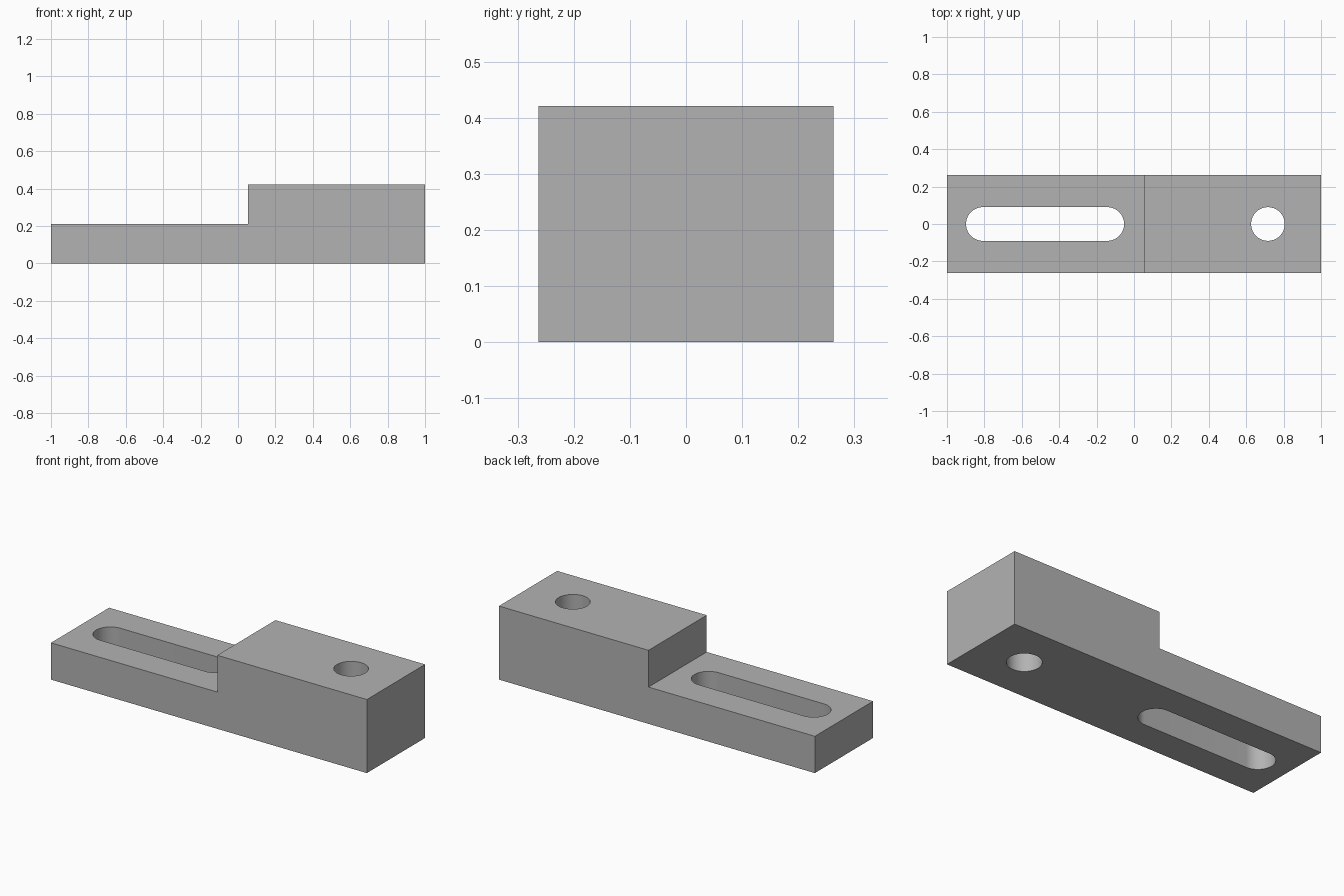
import bpy
import bmesh
from math import pi, sin, cos, radians

if "Cube" in bpy.data.objects:
    bpy.data.objects.remove(bpy.data.objects["Cube"], do_unlink=True)

HALF_LENGTH, HALF_WIDTH = 1.0, 0.263
LOW, HIGH, STEP_X = 0.2105, 0.421, 0.053
RADIUS = 0.09

grey = bpy.data.materials.new("plain grey")
grey.use_nodes = True
colour = (0.45, 0.45, 0.45, 1)
grey.diffuse_color = colour
grey.node_tree.nodes["Principled BSDF"].inputs["Base Color"].default_value = colour


def prism(name, outline, offset):
    """Extrude a closed outline of 3D points along an offset."""
    bm = bmesh.new()
    face = bm.faces.new([bm.verts.new(p) for p in outline])
    top = bmesh.ops.extrude_face_region(bm, geom=[face])["geom"]
    verts = [g for g in top if isinstance(g, bmesh.types.BMVert)]
    bmesh.ops.translate(bm, verts=verts, vec=offset)
    bmesh.ops.recalc_face_normals(bm, faces=bm.faces)
    mesh = bpy.data.meshes.new(name)
    bm.to_mesh(mesh)
    bm.free()
    mesh.materials.append(grey)
    obj = bpy.data.objects.new(name, mesh)
    bpy.context.collection.objects.link(obj)
    return obj


def rounded_cutter(name, x_left, x_right, segments=32):
    """Upright cutter with semicircular ends around two centres."""
    outline = []
    for centre, start in ((x_right, -pi / 2), (x_left, pi / 2)):
        # a round hole shares its centre, so drop the repeated end point
        count = segments + (x_left != x_right)
        for i in range(count):
            a = start + pi * i / segments
            outline.append((centre + RADIUS * cos(a), RADIUS * sin(a), -0.2))
    cutter = prism(name, outline, (0, 0, 1))
    cutter.hide_render = True
    return cutter


# Stepped block from its side profile
profile = [(-HALF_LENGTH, 0), (HALF_LENGTH, 0), (HALF_LENGTH, HIGH),
           (STEP_X, HIGH), (STEP_X, LOW), (-HALF_LENGTH, LOW)]
block = prism("stepped_clamp_block", [(x, -HALF_WIDTH, z) for x, z in profile],
              (0, 2 * HALF_WIDTH, 0))
bpy.context.view_layer.objects.active = block
block.select_set(True)

# Long slot through the low end, round hole through the high end
for cutter in (rounded_cutter("slot_cutter", -0.808, -0.143),
               rounded_cutter("hole_cutter", 0.716, 0.716)):
    cut = block.modifiers.new(cutter.name, "BOOLEAN")
    cut.operation = "DIFFERENCE"
    cut.solver = "EXACT"
    cut.object = cutter
    bpy.ops.object.modifier_apply(modifier=cut.name)
    bpy.data.objects.remove(cutter, do_unlink=True)

bpy.ops.object.shade_smooth_by_angle(angle=radians(30))
